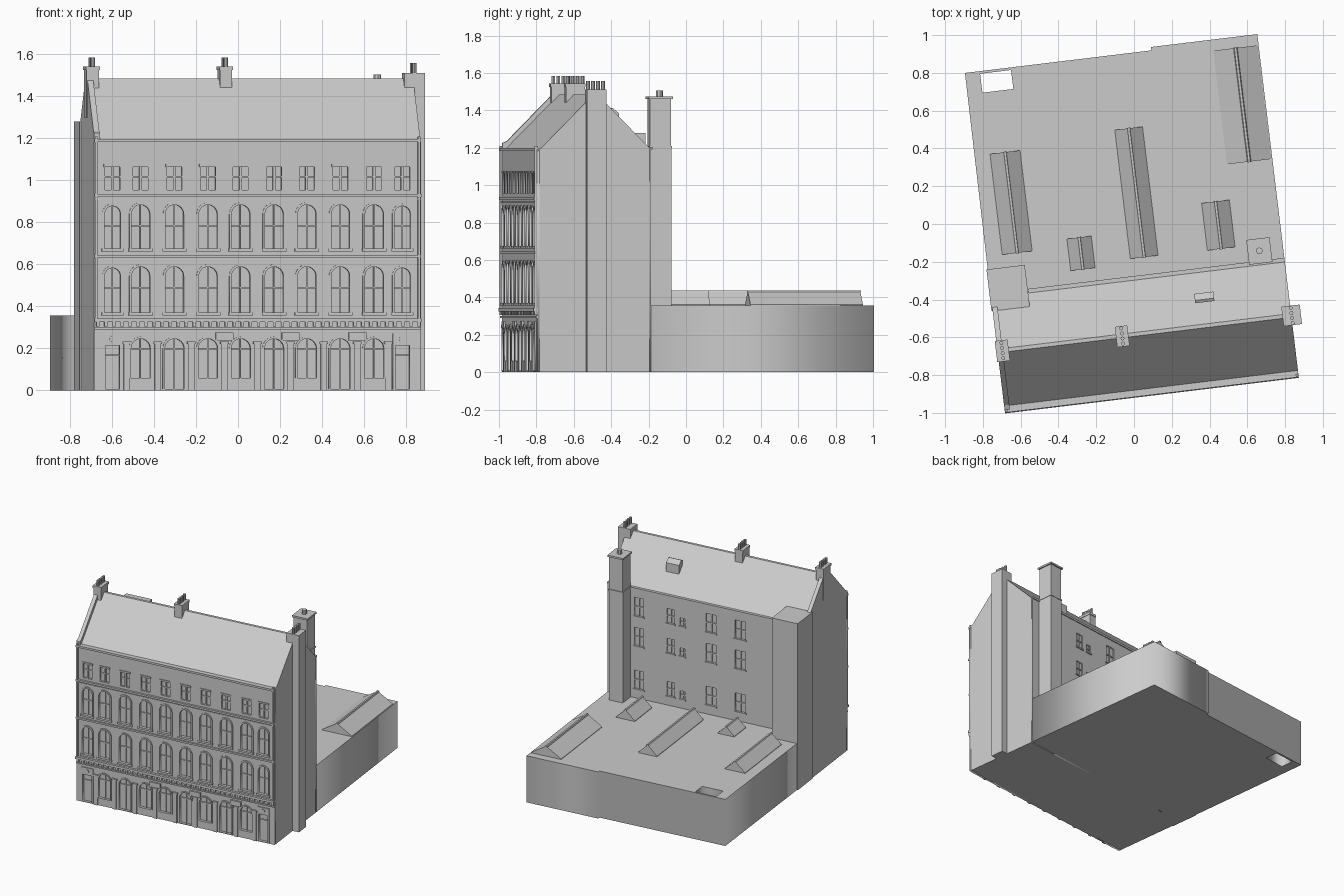
import bpy, bmesh, math
from mathutils import Matrix

if "Cube" in bpy.data.objects:
    bpy.data.objects.remove(bpy.data.objects["Cube"])

# Whole building is laid out square (u along facade, v to the rear, z up), then turned into place
PLACE = Matrix.Translation((-0.685, -0.985, 0)) @ Matrix.Rotation(math.radians(6.9), 4, 'Z')
W, MID = 1.567, 0.783


def prism(pts, axis, a, b):
    return (pts, axis, a, b)


def box(u0, u1, v0, v1, z0, z1):
    return ([(u0, v0), (u1, v0), (u1, v1), (u0, v1)], 2, z0, z1)


def tube(u, v, r, z0, z1, n=8):
    return ([(u + r * math.cos(2 * math.pi * i / n), v + r * math.sin(2 * math.pi * i / n))
             for i in range(n)], 2, z0, z1)


def build(name, solids):
    bm = bmesh.new()
    for pts, axis, a, b in solids:
        ends = []
        for h in (a, b):
            ring = []
            for p in pts:
                c = list(p)
                c.insert(axis, h)
                ring.append(bm.verts.new(c))
            ends.append(ring)
        n = len(pts)
        bm.faces.new(ends[0])
        bm.faces.new(ends[1])
        for i in range(n):
            j = (i + 1) % n
            bm.faces.new((ends[0][i], ends[0][j], ends[1][j], ends[1][i]))
    bmesh.ops.recalc_face_normals(bm, faces=bm.faces)
    me = bpy.data.meshes.new(name)
    bm.to_mesh(me)
    bm.free()
    ob = bpy.data.objects.new(name, me)
    ob.matrix_world = PLACE
    bpy.context.collection.objects.link(ob)
    return ob


def slab(name, loops, lo, hi, upright=True):
    """Flat plate with holes: nested outlines filled and thickened."""
    cu = bpy.data.curves.new(name, 'CURVE')
    cu.dimensions = '2D'
    cu.fill_mode = 'BOTH'
    cu.extrude = (hi - lo) / 2
    for pts in loops:
        sp = cu.splines.new('POLY')
        sp.points.add(len(pts) - 1)
        for p, (x, y) in zip(sp.points, pts):
            p.co = (x, y, 0, 1)
        sp.use_cyclic_u = True
    ob = bpy.data.objects.new(name, cu)
    m = (lo + hi) / 2
    ob.matrix_world = PLACE @ (Matrix.Translation((0, m, 0)) @ Matrix.Rotation(math.pi / 2, 4, 'X')
                               if upright else Matrix.Translation((0, 0, m)))
    bpy.context.collection.objects.link(ob)
    bpy.ops.object.select_all(action='DESELECT')
    ob.select_set(True)
    bpy.context.view_layer.objects.active = ob
    bpy.ops.object.convert(target='MESH')


def rect(x0, x1, y0, y1):
    return [(x0, y0), (x1, y0), (x1, y1), (x0, y1)]


def arch(c, h, z0, zs, n=12):
    return [(c - h, z0), (c + h, z0)] + [
        (c + h * math.cos(math.pi * i / n), zs + h * math.sin(math.pi * i / n)) for i in range(n + 1)]


# Main block with pitched roof
build("main_block", [prism([(.014, 0), (.014, 1.19), (.305, 1.485), (.325, 1.485),
                            (.605, 1.2), (.605, 0)], 0, 0, W)])

# Front wall with arched and square openings
bays = sorted(MID + s * d for s in (-1, 1) for d in (.08, .237, .398, .56, .695))
floors = [(.37, .545), (.675, .84)]
holes, rings, bars, sills = [], [], [], []
for i, c in enumerate(bays):
    end = i in (0, 9)
    h = .038 if end else .044
    for z0, zs in floors:
        holes.append(arch(c, h, z0, zs))
        rings += [arch(c, h + .011, z0 - .001, zs), arch(c, h, z0, zs)]
        bars += [box(c - .003, c + .003, .006, .015, z0, zs + h),
                 box(c - h, c + h, .006, .015, zs - .06, zs - .053)]
        sills.append(box(c - h - .014, c + h + .014, -.01, .005, z0 - .014, z0))
    holes.append(rect(c - .036, c + .036, .955, 1.065))
    bars += [box(c - .006, c + .006, .002, .015, .955, 1.065),
             box(c - .036, c + .036, .006, .015, 1.015, 1.021)]
    sills.append(box(c - .042, c + .042, -.006, .005, 1.065, 1.077))
    if end:
        holes.append(rect(c - .034, c + .034, .008, .215))
        rings += [rect(c - .046, c + .046, .004, .27), rect(c - .034, c + .034, .008, .215)]
        bars.append(box(c - .034, c + .034, .006, .015, .165, .172))
    else:
        z0 = .008 if i in (2, 5, 7) else .06
        holes.append(arch(c, .046, z0, .2))
        rings += [arch(c, .056, z0 - .001, .2), arch(c, .046, z0, .2)]
        bars += [box(c - .003, c + .003, .006, .015, z0, .245),
                 box(c - .046, c + .046, .006, .015, .195, .202)]
slab("front_wall", [rect(0, W, 0, 1.19)] + holes, 0, .014)
slab("window_surrounds", rings, -.007, .001)
build("window_bars", bars)
build("sills_and_lintels", sills)

# Horizontal bands, dentils, eaves gutter, corner pipes
build("cornices", [box(0, W, -.018, .01, .325, .343), box(0, W, -.009, .01, .29, .3),
                   box(0, W, -.012, .01, .632, .645), box(0, W, -.016, .01, .922, .936),
                   box(0, W, -.005, .01, .908, .914), box(0, W, -.014, .025, 1.183, 1.198)])
build("dentils", [box(u, u + .014, -.014, .005, .305, .326)
                  for u in [.01 + .0385 * k for k in range(41)]])
mids = [(a + b) / 2 for a, b in zip(bays, bays[1:])]
build("ground_floor_piers", [box(u - .014, u + .014, -.008, .005, 0, .228) for u in mids]
      + [box(u - .02, u + .02, -.012, .005, .222, .234) for u in mids])
build("fascia_panels", [box(u - .042, u + .042, -.012, .005, .238, .275) for u in (mids[3], mids[5], mids[7])])
build("door_plaques", [prism([(c + .015 * math.cos(k * math.pi / 6), .245 + .015 * math.sin(k * math.pi / 6))
                              for k in range(12)], 1, -.012, 0) for c in (bays[0], bays[-1])])
build("corner_pipes", [box(u, u + .012, -.012, .005, .343, 1.21) for u in (.003, W - .015)])

# Rear wall with sash windows
rear_holes, rear_bars = [], []
for z0 in (.43, .76, .99):
    for u, w, h in ((1.32, .07, .14), (1.07, .06, .11), (.975, .04, .06), (.75, .08, .14), (.52, .08, .14)):
        rear_holes.append(rect(u - w / 2, u + w / 2, z0, z0 + h))
        rear_bars += [box(u - .004, u + .004, .6, .612, z0, z0 + h),
                      box(u - w / 2, u + w / 2, .6, .612, z0 + h / 2 - .004, z0 + h / 2 + .004),
                      box(u - w / 2 - .008, u + w / 2 + .008, .61, .622, z0 - .01, z0)]
slab("rear_wall", [rect(0, W, 0, 1.2)] + rear_holes, .605, .615)
build("rear_window_bars", rear_bars)
build("rear_eaves", [box(.2, W, .59, .622, 1.19, 1.205)])

# Left gable parapet and rear left stair block
build("gable_parapet", [prism([(0, 1.19), (0, 1.225), (.025, 1.235), (.275, 1.49), (.345, 1.49),
                               (.6, 1.225), (.6, 1.19)], 0, 0, .028)])
build("stair_block", [box(-.006, .198, .528, .75, 0, 1.28)])

# Chimney stacks with pots
build("left_chimney", [box(-.004, .056, .26, .365, 1.3, 1.53), box(-.008, .06, .256, .369, 1.525, 1.543)])
build("middle_chimney", [box(.636, .694, .262, .363, 1.4, 1.53), box(.632, .698, .258, .367, 1.525, 1.543)])
build("right_chimney_breast", [box(1.52, 1.618, .263, .367, 0, 1.512)])
build("chimney_pots", [tube(u, .274 + .027 * k, .0105, z, z + .05)
                       for u, z in ((.026, 1.535), (.665, 1.535), (1.569, 1.508)) for k in range(4)])
build("rear_chimney", [box(1.385, 1.495, .6, .732, 0, 1.2), box(1.382, 1.498, .612, .736, 1.2, 1.21),
                       box(1.387, 1.493, .617, .73, 1.21, 1.46), box(1.378, 1.502, .608, .74, 1.46, 1.473),
                       tube(1.44, .675, .018, 1.47, 1.505)])

# Roof hatch on the rear slope
build("roof_hatch", [prism([(.44, 1.34), (.44, 1.405), (.455, 1.412), (.49, 1.385), (.49, 1.3)], 0, 1.07, 1.172)])

# Rear extension with open light well
slab("rear_extension", [[(0, .61), (W, .61), (W, 1.815), (1.0, 1.815), (1.0, 1.797), (.006, 1.797)],
                        rect(.085, .25, 1.682, 1.783)], 0, .358, upright=False)

# Ridged skylights
lights, caps = [], []
for u0, u1, v0, v1, h in ((1.325, 1.562, 1.15, 1.756, .076), (.757, .905, .715, 1.402, .076),
                          (.086, .246, .818, 1.355, .074), (.436, .566, .69, .86, .066),
                          (1.167, 1.315, .71, .962, .074)):
    m = (u0 + u1) / 2
    lights.append(prism([(u0, .355), (u1, .355), (u1, .362), (m, .358 + h), (u0, .362)], 1, v0, v1))
    caps.append(prism([(m - .01, .352 + h), (m + .01, .352 + h), (m + .006, .362 + h),
                       (m - .006, .362 + h)], 1, v0 - .003, v1 + .003))
build("skylights", lights)
build("skylight_ridges", caps)
